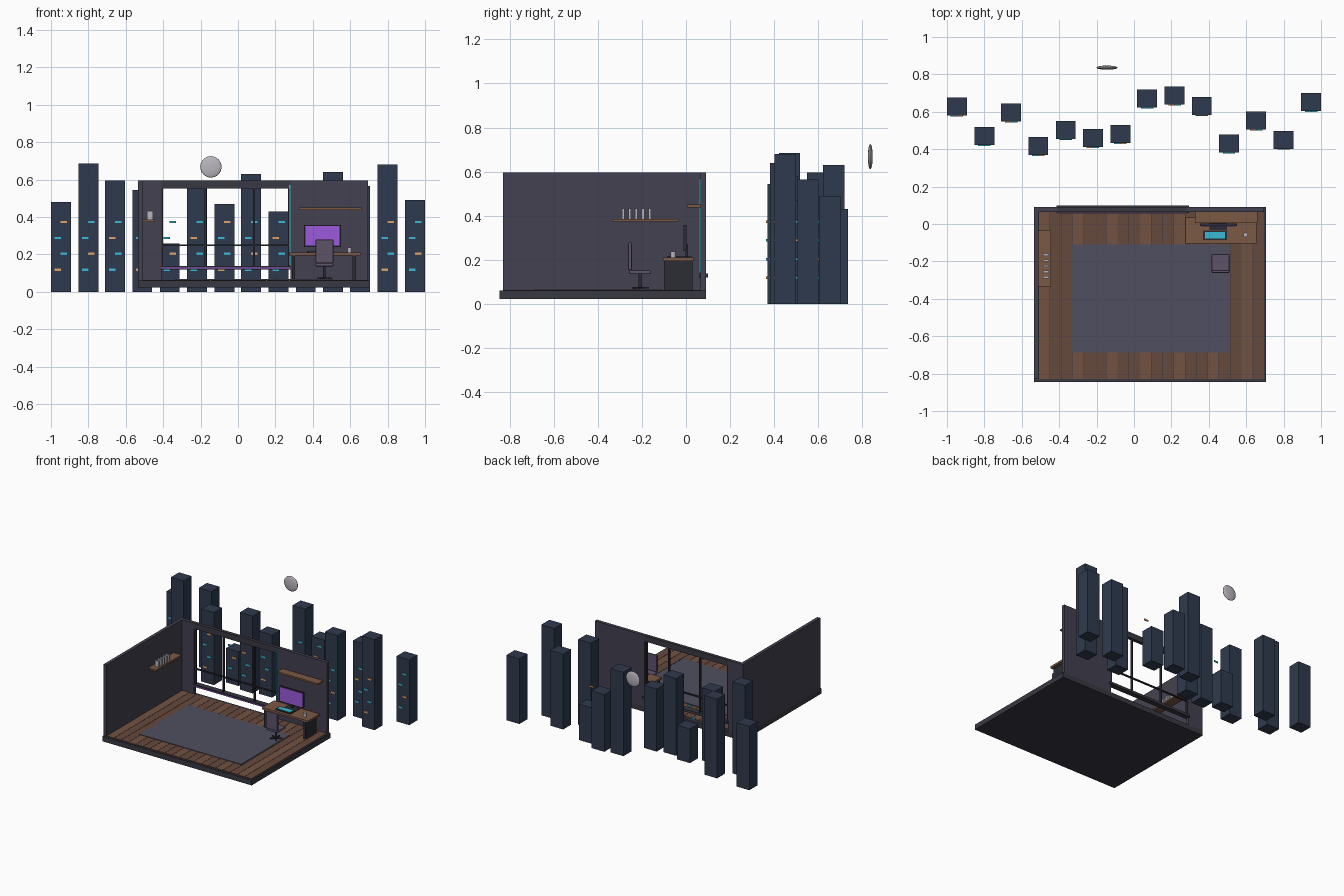
import bpy, bmesh, math
from mathutils import Matrix

MATS = {}
COLORS = {
    "wall": (0.055, 0.053, 0.08), "trim": (0.04, 0.04, 0.055), "plank_a": (0.17, 0.085, 0.055),
    "plank_b": (0.13, 0.065, 0.045), "wood": (0.2, 0.1, 0.06), "rug": (0.08, 0.078, 0.115),
    "tower": (0.028, 0.042, 0.075), "cyan": (0.04, 0.5, 0.68), "orange": (0.75, 0.36, 0.13),
    "purple": (0.33, 0.1, 0.72), "chair": (0.11, 0.085, 0.14), "dark": (0.025, 0.025, 0.035),
    "pale": (0.5, 0.47, 0.52),
}


def paint(ob, color):
    if color not in MATS:
        m = bpy.data.materials.new(color)
        m.diffuse_color = (*COLORS[color], 1)
        MATS[color] = m
    ob.data.materials.append(MATS[color])


def finish(name, bm, color):
    me = bpy.data.meshes.new(name)
    bm.to_mesh(me)
    bm.free()
    ob = bpy.data.objects.new(name, me)
    bpy.context.collection.objects.link(ob)
    paint(ob, color)
    return ob


def box(name, x, y, z, color, bevel=0):
    """Box from (min, max) ranges."""
    bm = bmesh.new()
    size = [r[1] - r[0] for r in (x, y, z)]
    mid = [(r[0] + r[1]) / 2 for r in (x, y, z)]
    bmesh.ops.create_cube(bm, size=1, matrix=Matrix.Translation(mid) @ Matrix.Diagonal((*size, 1)))
    if bevel:
        bmesh.ops.bevel(bm, geom=bm.edges[:], offset=bevel, segments=2, profile=0.5, affect='EDGES')
    return finish(name, bm, color)


def cylinder(name, x, y, z, r, color, sides=16):
    bm = bmesh.new()
    bmesh.ops.create_cone(bm, cap_ends=True, segments=sides, radius1=r, radius2=r, depth=z[1] - z[0],
                          matrix=Matrix.Translation((x, y, (z[0] + z[1]) / 2)))
    return finish(name, bm, color)


# Room shell
box("floor_slab", (-0.535, 0.705), (-0.845, 0.09), (0.022, 0.06), "trim")
box("left_wall", (-0.535, -0.51), (-0.83, 0.09), (0.06, 0.595), "wall")
box("back_wall_left", (-0.51, -0.41), (0.065, 0.09), (0.06, 0.595), "wall")
box("back_wall_right", (0.28, 0.695), (0.065, 0.09), (0.06, 0.595), "wall")
box("window_header", (-0.41, 0.28), (0.065, 0.09), (0.552, 0.595), "trim")

# Floor planks and rug
N, X0, X1 = 20, -0.51, 0.695
W = (X1 - X0) / N
for i in range(N):
    box(f"plank_{i}", (X0 + i * W + 0.001, X0 + (i + 1) * W - 0.001), (-0.83, 0.065), (0.06, 0.064),
        ("plank_a", "plank_b", "plank_b")[i % 3])
box("rug", (-0.337, 0.508), (-0.687, -0.11), (0.064, 0.068), "rug")

# Window frame, sill and light strips
box("window_sill", (-0.415, 0.295), (0.06, 0.1), (0.12, 0.138), "trim")
box("window_rail", (-0.41, 0.28), (0.072, 0.084), (0.245, 0.254), "dark")
for i, x in enumerate((-0.405, -0.173, 0.085, 0.272)):
    box(f"mullion_{i}", (x - 0.005, x + 0.005), (0.07, 0.086), (0.13, 0.555), "dark")
box("sill_light", (-0.41, 0.28), (0.056, 0.06), (0.124, 0.13), "purple")
box("side_light", (0.273, 0.28), (0.059, 0.066), (0.14, 0.57), "cyan")

# Left shelf with books
box("left_shelf", (-0.512, -0.445), (-0.335, -0.035), (0.374, 0.386), "wood")
for i in range(5):
    y = -0.165 - i * 0.03
    box(f"book_{i}", (-0.487, -0.455), (y - 0.006, y + 0.006), (0.386, 0.432), "pale")

# Right shelf
box("right_shelf", (0.325, 0.66), (0.005, 0.066), (0.438, 0.45), "wood")

# Desk
box("desk_top", (0.275, 0.655), (-0.105, 0.035), (0.195, 0.21), "wood")
for side, x in (("left", 0.297), ("right", 0.622)):
    box(f"desk_leg_{side}", (x - 0.009, x + 0.009), (-0.1, 0.03), (0.064, 0.195), "dark")

# Monitor, keyboard and mug
box("monitor_body", (0.353, 0.55), (-0.011, 0.003), (0.24, 0.358), "dark", 0.002)
box("monitor_screen", (0.36, 0.543), (-0.013, -0.011), (0.247, 0.351), "purple")
box("monitor_post", (0.443, 0.46), (-0.002, 0.008), (0.212, 0.27), "dark")
box("monitor_base", (0.405, 0.498), (-0.033, 0.025), (0.21, 0.216), "dark")
box("keyboard", (0.37, 0.497), (-0.085, -0.035), (0.21, 0.217), "dark")
box("keyboard_keys", (0.38, 0.487), (-0.078, -0.042), (0.217, 0.22), "cyan")
cylinder("mug", 0.597, -0.058, (0.21, 0.238), 0.012, "pale")

# Chair
CX, CY = 0.462, -0.208
box("chair_seat", (0.415, 0.51), (-0.258, -0.16), (0.135, 0.153), "chair", 0.006)
box("chair_back", (0.415, 0.51), (-0.262, -0.246), (0.153, 0.28), "chair", 0.006)
cylinder("chair_post", CX, CY, (0.07, 0.137), 0.007, "dark", 12)
bm = bmesh.new()
for i in range(5):
    spin = Matrix.Rotation(math.tau * i / 5 + math.pi / 2, 4, 'Z')
    bmesh.ops.create_cube(bm, size=1, matrix=Matrix.Translation((CX, CY, 0.072)) @ spin
                          @ Matrix.Translation((0.02, 0, 0)) @ Matrix.Diagonal((0.042, 0.008, 0.008, 1)))
finish("chair_base", bm, "dark")

# Skyline: x, y, height, each with four lit windows
towers = [(-0.947, 0.628, 0.48), (-0.80, 0.47, 0.685), (-0.657, 0.597, 0.595), (-0.512, 0.417, 0.545),
          (-0.365, 0.502, 0.257), (-0.22, 0.46, 0.58), (-0.073, 0.48, 0.47), (0.07, 0.67, 0.63),
          (0.217, 0.687, 0.43), (0.362, 0.63, 0.27), (0.508, 0.43, 0.64), (0.653, 0.553, 0.565),
          (0.80, 0.45, 0.68), (0.947, 0.652, 0.49)]
for i, (x, y, h) in enumerate(towers):
    box(f"tower_{i}", (x - 0.053, x + 0.053), (y - 0.048, y + 0.048), (0, h), "tower")
    for j in range(4):
        wx = x + (0.016 if j % 2 else -0.016)
        wz = 0.118 + j * 0.085
        box(f"tower_{i}_window_{j}", (wx - 0.017, wx + 0.017), (y - 0.053, y - 0.047),
            (wz - 0.006, wz + 0.006), "orange" if (i * 2 + j) % 3 == 0 else "cyan")

# Moon disc
bm = bmesh.new()
bmesh.ops.create_uvsphere(bm, u_segments=32, v_segments=16, radius=1,
                          matrix=Matrix.Translation((-0.145, 0.836, 0.668)) @ Matrix.Diagonal((0.057, 0.011, 0.057, 1)))
for f in bm.faces:
    f.smooth = True
finish("moon", bm, "pale")
